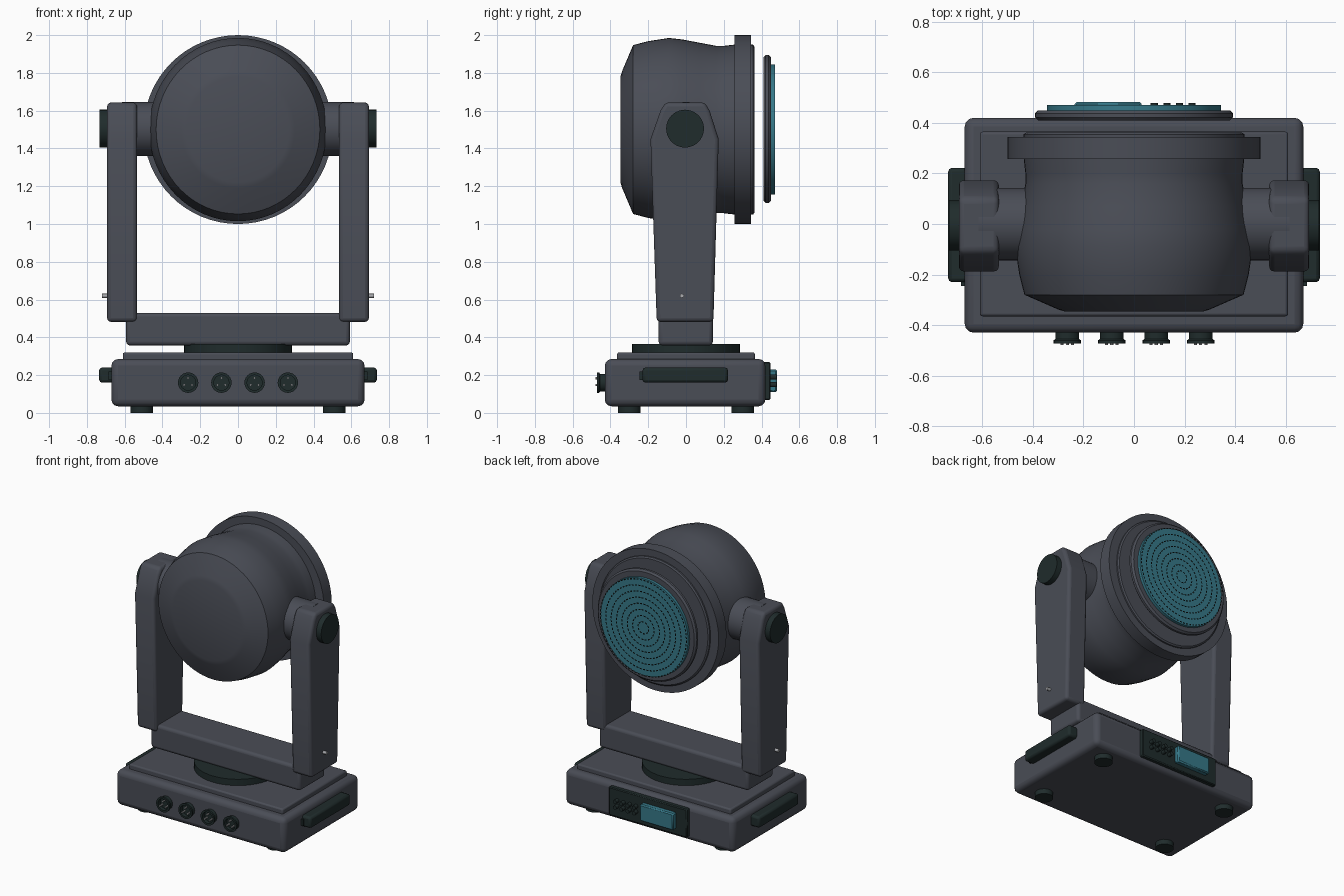
import bpy, bmesh, math
from mathutils import Matrix, Vector

if "Cube" in bpy.data.objects:
    bpy.data.objects.remove(bpy.data.objects["Cube"])


def material(name, rgb):
    m = bpy.data.materials.new(name)
    m.diffuse_color = (*rgb, 1)
    m.use_nodes = True
    m.node_tree.nodes["Principled BSDF"].inputs["Base Color"].default_value = m.diffuse_color
    return m


GREY = material("slate grey", (0.068, 0.074, 0.093))
DARK = material("dark green black", (0.014, 0.025, 0.025))
TEAL = material("teal glass", (0.037, 0.19, 0.25))
SILVER = material("silver", (0.42, 0.43, 0.45))

# Turn local z towards the named world axis
AXES = {'x': Matrix.Rotation(math.pi / 2, 4, 'Y'),
        'y': Matrix.Rotation(-math.pi / 2, 4, 'X'),
        'z': Matrix.Identity(4)}


def finish(name, bm, mat, bevel=0, segments=3):
    bmesh.ops.recalc_face_normals(bm, faces=bm.faces)
    me = bpy.data.meshes.new(name)
    bm.to_mesh(me)
    bm.free()
    me.materials.append(mat)
    ob = bpy.data.objects.new(name, me)
    bpy.context.collection.objects.link(ob)
    bpy.ops.object.select_all(action='DESELECT')
    ob.select_set(True)
    bpy.context.view_layer.objects.active = ob
    bpy.ops.object.shade_smooth_by_angle(angle=math.radians(35))
    if bevel:
        mod = ob.modifiers.new("Bevel", 'BEVEL')
        mod.width = bevel
        mod.segments = segments
        mod.limit_method = 'ANGLE'
        mod.angle_limit = math.radians(35)
    return ob


def box(name, lo, hi, mat, bevel=0, segments=3):
    lo, hi = Vector(lo), Vector(hi)
    bm = bmesh.new()
    bmesh.ops.create_cube(bm, size=1)
    for v in bm.verts:
        v.co = (lo + hi) / 2 + v.co * (hi - lo)
    return finish(name, bm, mat, bevel, segments)


def lathe(name, profile, centre, axis, mat, steps=48, scale=(1, 1, 1)):
    """Revolve (radius, height) points around an axis through centre."""
    bm = bmesh.new()
    vs = [bm.verts.new((r, 0, h)) for r, h in profile]
    edges = [bm.edges.new(p) for p in zip(vs, vs[1:])]
    bmesh.ops.spin(bm, geom=vs + edges, cent=(0, 0, 0), axis=(0, 0, 1),
                   angle=2 * math.pi, steps=steps)
    bmesh.ops.remove_doubles(bm, verts=bm.verts, dist=1e-5)
    bm.transform(Matrix.Translation(centre) @ Matrix.Diagonal((*scale, 1)) @ AXES[axis])
    return finish(name, bm, mat)


def cylinder(name, r, a, b, centre, axis, mat, steps=32, chamfer=0):
    c = chamfer
    pts = [(0, a), (r - c, a), (r, a + c), (r, b - c), (r - c, b), (0, b)]
    if not c:
        pts = [(0, a), (r, a), (r, b), (0, b)]
    return lathe(name, pts, centre, axis, mat, steps)


# Base
box("base", (-0.67, -0.43, 0.035), (0.67, 0.42, 0.285), GREY, 0.035)
box("base_top_plate", (-0.61, -0.365, 0.27), (0.61, 0.365, 0.32), GREY, 0.01, 2)
cylinder("turntable", 0.285, 0.31, 0.365, (0, 0, 0), 'z', DARK, 48)
for x in (-0.51, 0.51):
    for y in (-0.3, 0.3):
        cylinder("foot", 0.06, 0, 0.05, (x, y, 0), 'z', DARK, 24)

# Side handles
for s in (-1, 1):
    xs = sorted((s * 0.65, s * 0.735))
    box("handle", (xs[0], -0.23, 0.16), (xs[1], 0.222, 0.24), DARK, 0.015, 2)
    xs = sorted((s * 0.65, s * 0.685))
    box("handle_tab", (xs[0], -0.245, 0.175), (xs[1], -0.22, 0.22), DARK)

# Round sockets with three pins on the front
for x in (-0.264, -0.088, 0.088, 0.264):
    c = (x, 0, 0.16)
    lathe("socket", [(0, -0.445), (0.04, -0.445), (0.04, -0.472), (0.054, -0.472),
                     (0.054, -0.46), (0.047, -0.455), (0.047, -0.42), (0, -0.42)],
          c, 'y', DARK, 24)
    for k in range(3):
        a = math.radians(90 + 120 * k)
        cylinder("socket_pin", 0.006, -0.478, -0.44,
                 (x + 0.024 * math.cos(a), 0, 0.16 + 0.024 * math.sin(a)),
                 'y', SILVER, 8)

# Rear control panel with screen and buttons
box("control_panel", (-0.32, 0.41, 0.068), (0.3, 0.447, 0.27), DARK, 0.006, 1)
box("screen", (-0.235, 0.44, 0.11), (0.03, 0.483, 0.23), TEAL, 0.008, 1)
for x in (0.08, 0.13, 0.18, 0.23):
    for z in (0.15, 0.19):
        cylinder("button", 0.014, 0.44, 0.478, (x, 0, z), 'y', DARK, 12)

# Yoke
box("yoke_beam", (-0.592, -0.145, 0.357), (0.592, 0.142, 0.53), GREY, 0.02)
ARM = [(-0.155, 0.482), (0.145, 0.482), (0.173, 1.45), (0.125, 1.6), (0.1, 1.643),
       (-0.11, 1.643), (-0.135, 1.6), (-0.188, 1.45)]
for s in (-1, 1):
    bm = bmesh.new()
    face = bm.faces.new([bm.verts.new((s * 0.535, y, z)) for y, z in ARM])
    ext = bmesh.ops.extrude_face_region(bm, geom=[face])
    bmesh.ops.translate(bm, vec=(s * 0.158, 0, 0),
                        verts=[v for v in ext['geom'] if isinstance(v, bmesh.types.BMVert)])
    finish("yoke_arm", bm, GREY, 0.02)
    cylinder("axle", 0.143, *sorted((s * 0.36, s * 0.615)), (0, 0, 1.503), 'x', GREY, 40)
    cylinder("pivot_cap", 0.1, *sorted((s * 0.68, s * 0.732)), (0, -0.005, 1.505),
             'x', DARK, 40)
    cylinder("arm_screw", 0.011, *sorted((s * 0.68, s * 0.72)), (0, -0.022, 0.62),
             'x', SILVER, 12)

# Lamp head, slightly narrower than tall
lathe("head_shell", [(0, -0.347), (0.28, -0.347), (0.31, -0.338), (0.447, -0.28),
                     (0.468, -0.2), (0.485, -0.09), (0.477, -0.02), (0.46, 0.07),
                     (0.443, 0.16), (0.443, 0.2), (0.45, 0.26), (0.45, 0.355),
                     (0.44, 0.362), (0, 0.362)],
      (0, 0, 1.5), 'y', GREY, 64, (0.97, 1, 1))
lathe("head_rim", [(0.4, 0.257), (0.5, 0.257), (0.5, 0.345), (0.4, 0.345), (0.4, 0.257)],
      (0, 0, 1.5), 'y', GREY, 64)

# Lens ring and lens
cylinder("lens_ring", 0.392, 0.41, 0.45, (0, 0, 1.503), 'y', GREY, 64, 0.012)
cylinder("lens", 0.345, 0.44, 0.47, (0, 0, 1.5), 'y', TEAL, 64)

# Concentric dashes floating just off the lens
bm = bmesh.new()
for ring in range(1, 9):
    r = 0.0425 * ring
    count = 10 * ring
    for k in range(count):
        a0 = 2 * math.pi * k / count
        a1 = a0 + math.pi * 1.2 / count
        bm.faces.new([bm.verts.new((q * math.cos(a), 0.482, 1.5 + q * math.sin(a)))
                      for q, a in ((r - 0.004, a0), (r + 0.004, a0),
                                   (r + 0.004, a1), (r - 0.004, a1))])
finish("lens_dashes", bm, DARK)
